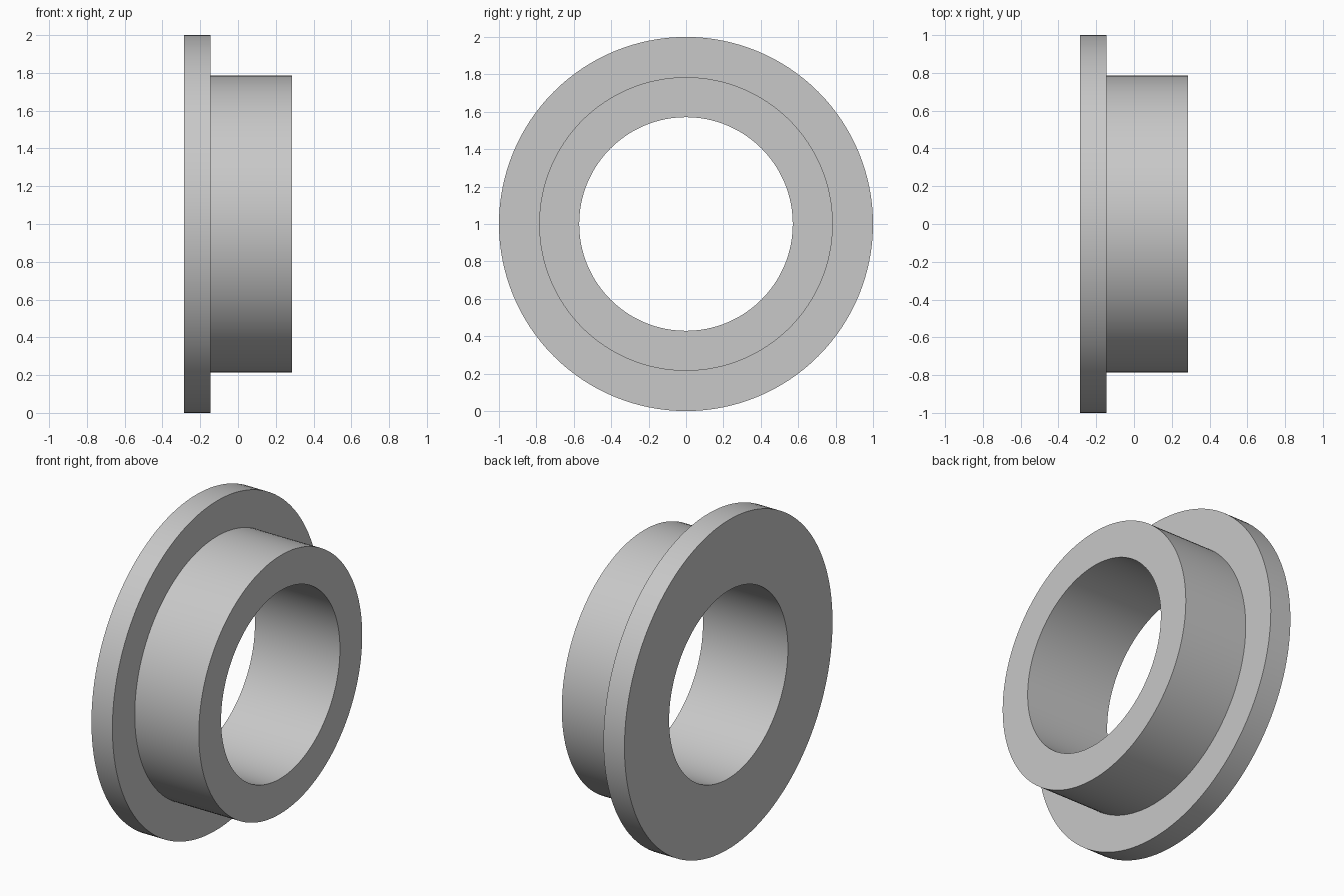
import bpy, bmesh, math
from mathutils import Matrix, Vector

cube = bpy.data.objects.get("Cube")
if cube:
    bpy.data.objects.remove(cube, do_unlink=True)

SEGMENTS = 128
BORE, HUB, FLANGE = 0.571, 0.785, 1.0
BACK, STEP, FRONT = -0.286, -0.145, 0.286

# Plain grey metal
grey = bpy.data.materials.new("light_grey")
grey.use_nodes = True
colour = (0.58, 0.58, 0.58, 1)
grey.diffuse_color = colour
grey.node_tree.nodes["Principled BSDF"].inputs["Base Color"].default_value = colour

# Closed section of the flanged bushing as (x, radius), revolved about the x axis
section = [(BACK, BORE), (BACK, FLANGE), (STEP, FLANGE),
           (STEP, HUB), (FRONT, HUB), (FRONT, BORE)]
bm = bmesh.new()
rings = []
for i in range(SEGMENTS):
    turn = Matrix.Rotation(math.tau * i / SEGMENTS, 3, 'X')
    rings.append([bm.verts.new(turn @ Vector((x, 0, r))) for x, r in section])
for i, ring in enumerate(rings):
    after = rings[(i + 1) % SEGMENTS]
    for j in range(len(section)):
        k = (j + 1) % len(section)
        bm.faces.new((ring[j], ring[k], after[k], after[j]))
bmesh.ops.recalc_face_normals(bm, faces=bm.faces)
mesh = bpy.data.meshes.new("flanged_bushing")
bm.to_mesh(mesh)
bm.free()
mesh.materials.append(grey)

bushing = bpy.data.objects.new("flanged_bushing", mesh)
bushing.location.z = FLANGE
bpy.context.collection.objects.link(bushing)

# Smooth round walls, crisp rims
bpy.ops.object.select_all(action='DESELECT')
bushing.select_set(True)
bpy.context.view_layer.objects.active = bushing
bpy.ops.object.shade_smooth_by_angle(angle=math.radians(30))
